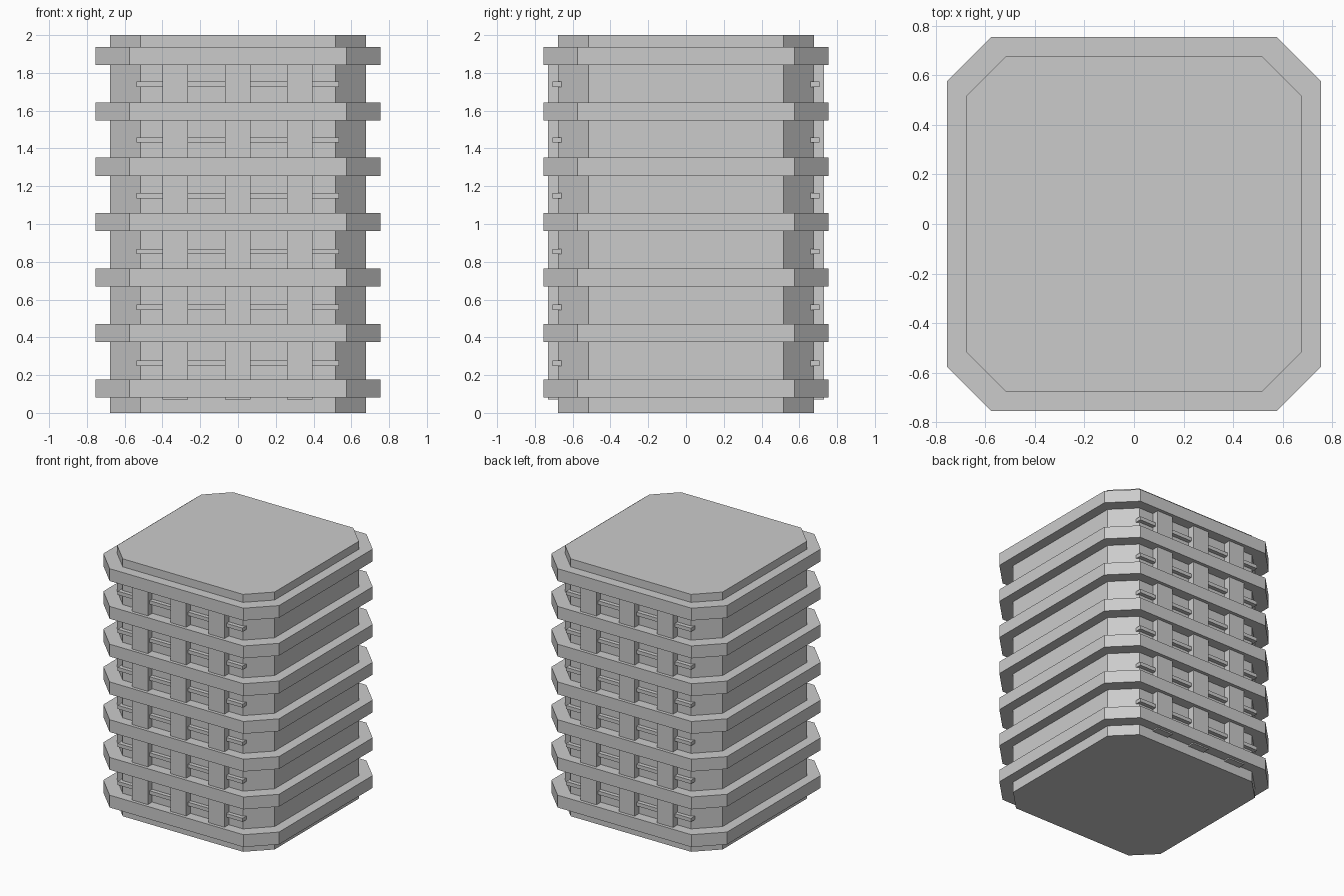
import bpy, bmesh

if "Cube" in bpy.data.objects:
    bpy.data.objects.remove(bpy.data.objects["Cube"])


def prism(name, outline, z0, z1):
    """Closed vertical prism from a counter-clockwise outline."""
    bm = bmesh.new()
    low = [bm.verts.new((x, y, z0)) for x, y in outline]
    high = [bm.verts.new((x, y, z1)) for x, y in outline]
    bm.faces.new(low[::-1])
    bm.faces.new(high)
    n = len(outline)
    for i in range(n):
        j = (i + 1) % n
        bm.faces.new((low[i], low[j], high[j], high[i]))
    mesh = bpy.data.meshes.new(name)
    bm.to_mesh(mesh)
    bm.free()
    obj = bpy.data.objects.new(name, mesh)
    bpy.context.collection.objects.link(obj)
    return obj


def chamfered_square(half, corner):
    h, c = half, corner
    return [(c, -h), (h, -c), (h, c), (c, h), (-c, h), (-h, c), (-h, -c), (-c, -h)]


def box(name, x0, x1, y0, y1, z0, z1):
    return prism(name, [(x0, y0), (x1, y0), (x1, y1), (x0, y1)], z0, z1)


PITCH = 0.2933

# Main tower body
prism("tower_core", chamfered_square(0.677, 0.517), 0, 2)

# Projecting floor bands
for i in range(7):
    z = 0.082 + PITCH * i
    prism(f"floor_band_{i + 1}", chamfered_square(0.755, 0.575), z, z + 0.096)

# Pillars and balcony rails on the front and back
for side, s in (("front", -1), ("back", 1)):
    for i, x in enumerate((-0.332, -0.002, 0.327)):
        y0, y1 = sorted((s * 0.64, s * 0.73))
        box(f"{side}_pillar_{i + 1}", x - 0.068, x + 0.068, y0, y1, 0.072, 1.88)
    for i in range(6):
        z = 0.263 + 0.2955 * i
        y0, y1 = sorted((s * 0.658, s * 0.708))
        box(f"{side}_rail_{i + 1}", -0.538, 0.535, y0, y1, z - 0.014, z + 0.014)
